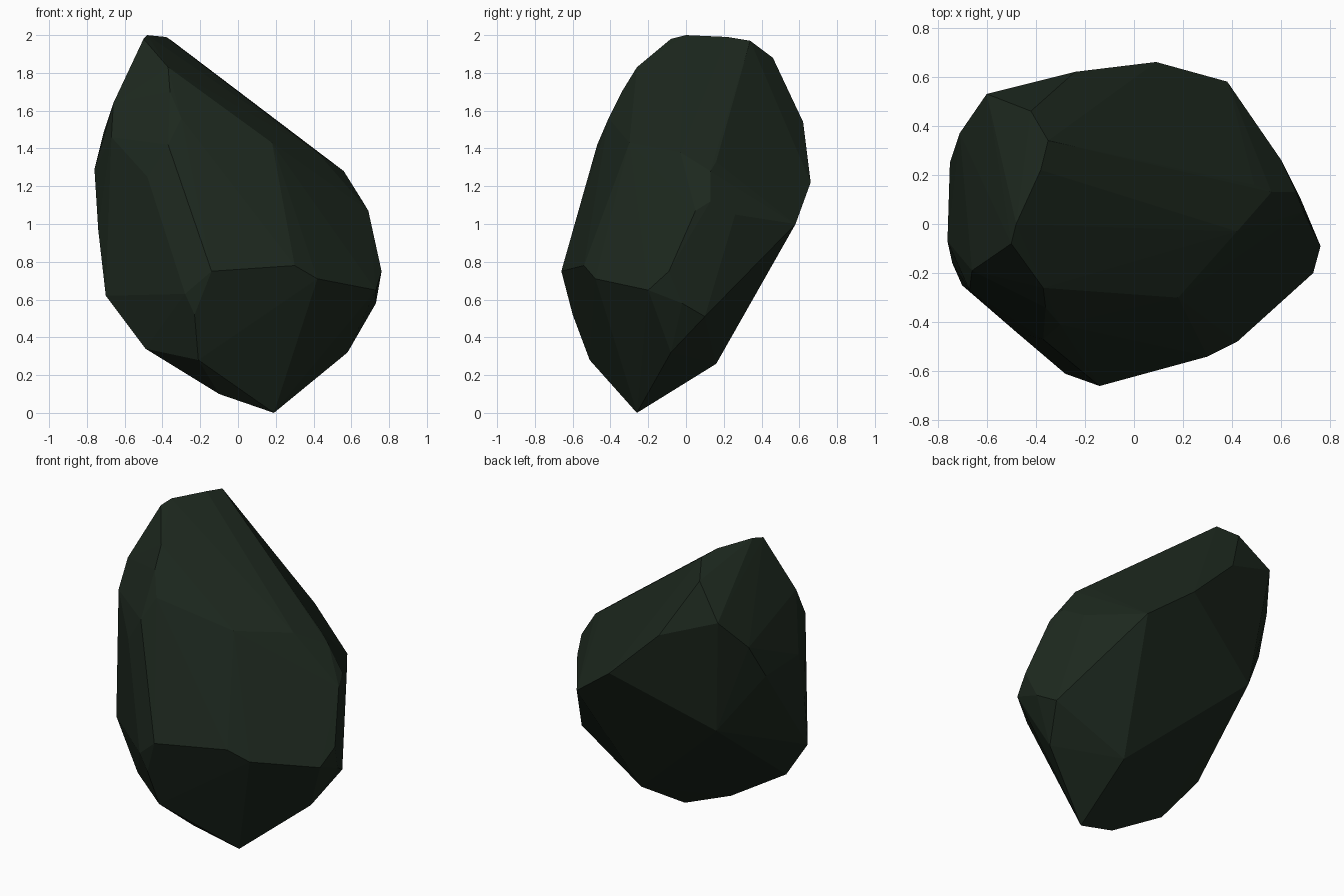
import bpy
import bmesh
import math

cube = bpy.data.objects.get("Cube")
if cube:
    bpy.data.objects.remove(cube, do_unlink=True)


def make_material(name, colour):
    mat = bpy.data.materials.new(name)
    mat.use_nodes = True
    mat.diffuse_color = colour
    bsdf = mat.node_tree.nodes["Principled BSDF"]
    bsdf.inputs["Base Color"].default_value = colour
    bsdf.inputs["Roughness"].default_value = 0.9
    return mat


# Corners of the chipped stone, in hundredths of a unit, grouped by region
base = [(19, -26, 0), (-10, -32, 10), (21, 16, 26),
        (-21, -51, 28), (58, -8, 32), (-49, -33, 34)]
front_belly = [(-23, -60, 52), (-28, -61, 63), (-14, -66, 75),
               (30, -54, 78), (42, -48, 71)]
left_flank = [(68, 10, 51), (73, -2, 58), (73, -20, 65), (76, -9, 75),
              (69, 5, 107), (66, 13, 112), (60, 26, 105)]
right_flank = [(-70, -25, 62), (-74, -16, 97), (-75, 25, 127), (-76, -7, 129),
               (-71, 37, 149), (-48, -44, 125), (-67, -27, 146),
               (-66, -19, 164)]
back = [(-52, 43, 92), (38, 58, 100), (9, 66, 122), (-24, 62, 154),
        (-60, 53, 168)]
shoulder = [(18, -30, 143), (42, -3, 138), (49, 16, 133), (56, 13, 128),
            (-37, -47, 142), (-30, -41, 156), (-36, -34, 170)]
crest = [(-37, -26, 183), (-50, -8, 198), (-48, 0, 200), (-38, 22, 199),
         (-35, 34, 197), (-42, 46, 188)]

# Wrap the corners in a faceted skin
bm = bmesh.new()
for region in (base, front_belly, left_flank, right_flank, back, shoulder, crest):
    for corner in region:
        bm.verts.new([c / 100 for c in corner])
hull = bmesh.ops.convex_hull(bm, input=bm.verts[:])
loose = {g for g in hull["geom_interior"] + hull["geom_unused"]
         if isinstance(g, bmesh.types.BMVert)}
bmesh.ops.delete(bm, geom=list(loose), context='VERTS')

# Join nearly coplanar triangles into broad facets
bmesh.ops.dissolve_limit(bm, angle_limit=math.radians(2),
                         verts=bm.verts[:], edges=bm.edges[:])
bmesh.ops.recalc_face_normals(bm, faces=bm.faces[:])

mesh = bpy.data.meshes.new("boulder")
bm.to_mesh(mesh)
bm.free()
mesh.materials.append(make_material("dark mossy stone", (0.012, 0.021, 0.013, 1)))
boulder = bpy.data.objects.new("boulder", mesh)
bpy.context.collection.objects.link(boulder)
